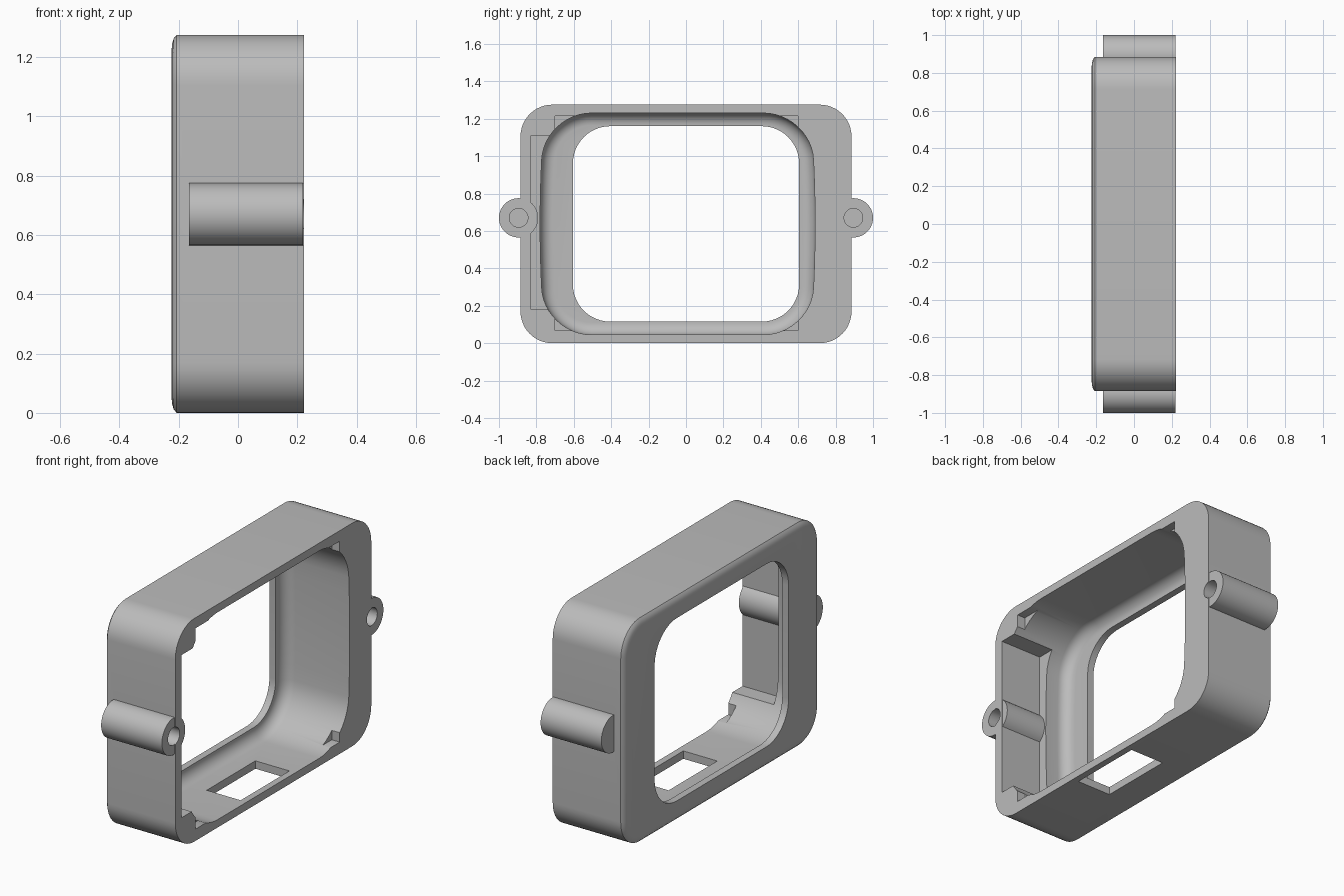
import bpy, bmesh
from math import sin, cos, pi, radians

cube = bpy.data.objects.get("Cube")
if cube:
    bpy.data.objects.remove(cube, do_unlink=True)

grey = bpy.data.materials.new("plain grey")
grey.use_nodes = True
grey.diffuse_color = (0.5, 0.5, 0.5, 1)
grey.node_tree.nodes["Principled BSDF"].inputs["Base Color"].default_value = (0.5, 0.5, 0.5, 1)

MID, FRONT, BACK = 0.637, 0.223, -0.225
STEPS = 12


def rounded_rect(y0, y1, z0, z1, r, bulge=0.0):
    """Outline in the YZ plane; bulge bows the upright sides outward."""
    pts = []
    corners = ((y1 - r, z1 - r), (y0 + r, z1 - r), (y0 + r, z0 + r), (y1 - r, z0 + r))
    zc, half, yc = (z0 + z1) / 2, (z1 - z0) / 2, (y0 + y1) / 2

    def add(y, z):
        bow = bulge * ((z - zc) / half) ** 2
        pts.append((y - bow if y > yc else y + bow, z))

    for q, (cy, cz) in enumerate(corners):
        for i in range(STEPS + 1):
            a = (q + i / STEPS) * pi / 2
            add(cy + r * cos(a), cz + r * sin(a))
        # extra points along the upright sides so they can bow
        if bulge and q in (1, 3):
            s = 1 if q == 3 else -1
            y = y1 if q == 3 else y0
            for k in range(1, 8):
                add(y, zc + s * (half - r) * (k / 4 - 1))
    return pts


def loft(name, sections):
    """Skin matching YZ outlines placed at given x positions, with end caps."""
    bm = bmesh.new()
    rings = [[bm.verts.new((x, y, z)) for y, z in pts] for x, pts in sections]
    n = len(rings[0])
    for a, b in zip(rings, rings[1:]):
        for i in range(n):
            j = (i + 1) % n
            bm.faces.new((a[i], a[j], b[j], b[i]))
    bm.faces.new(rings[0][::-1])
    bm.faces.new(rings[-1])
    bmesh.ops.recalc_face_normals(bm, faces=bm.faces)
    me = bpy.data.meshes.new(name)
    bm.to_mesh(me)
    bm.free()
    me.materials.append(grey)
    ob = bpy.data.objects.new(name, me)
    bpy.context.collection.objects.link(ob)
    return ob


def box(name, x0, x1, y0, y1, z0, z1):
    outline = [(y0, z0), (y1, z0), (y1, z1), (y0, z1)]
    return loft(name, [(x0, outline), (x1, outline)])


def rod(name, x0, x1, y, z, r, n=48):
    ring = [(y + r * cos(2 * pi * i / n), z + r * sin(2 * pi * i / n)) for i in range(n)]
    return loft(name, [(x0, ring), (x1, ring)])


def combine(body, tool, operation):
    mod = body.modifiers.new(operation.lower(), "BOOLEAN")
    mod.operation, mod.solver, mod.object = operation, "EXACT", tool
    bpy.context.view_layer.objects.active = body
    bpy.ops.object.modifier_apply(modifier=mod.name)
    bpy.data.objects.remove(tool, do_unlink=True)


# outer shell with a softened back edge
def shell(inset):
    return rounded_rect(-0.885 + inset, 0.885 - inset, inset, 1.275 - inset, 0.17 - inset)


frame = loft("frame", [(BACK, shell(0.06)), (BACK + 0.003, shell(0.03)),
                       (BACK + 0.008, shell(0.012)), (BACK + 0.018, shell(0)),
                       (FRONT, shell(0))])


# hollow with a filleted floor, off-centre across the width
def hollow(inset):
    return rounded_rect(-0.78 + inset, 0.69 - inset, 0.045 + inset, 1.23 - inset,
                        0.25 - inset, 0.025)


fillet = 0.065
floor = -0.185
sections = [(floor + fillet * (1 - cos(a)), hollow(fillet * (1 - sin(a))))
            for a in (i * pi / 16 for i in range(9))]
combine(frame, loft("hollow_cutter", sections + [(0.3, hollow(0))]), "DIFFERENCE")

# window through the back wall
window = rounded_rect(-0.605, 0.605, 0.115, 1.16, 0.2)
combine(frame, loft("window_cutter", [(-0.3, window), (-0.1, window)]), "DIFFERENCE")

# side pocket, corner seat and bottom slot
combine(frame, box("pocket_cutter", -0.04, 0.3, -0.83, -0.6, 0.18, 1.11), "DIFFERENCE")
combine(frame, box("corner_cutter", FRONT - 0.05, 0.3, -0.7, 0.6, 0.067, 1.215), "DIFFERENCE")
combine(frame, box("slot_cutter", -0.03, 0.185, -0.24, 0.2, -0.1, 0.2), "DIFFERENCE")

# screw bosses with blind holes
for side in (-1, 1):
    y = side * 0.895
    combine(frame, rod("screw_boss", -0.165, 0.219, y, 0.67, 0.105), "UNION")
    combine(frame, rod("hole_cutter", -0.1, 0.3, y, 0.67, 0.05, 32), "DIFFERENCE")

bpy.ops.object.select_all(action="DESELECT")
frame.select_set(True)
bpy.context.view_layer.objects.active = frame
bpy.ops.object.shade_smooth_by_angle(angle=radians(30))
